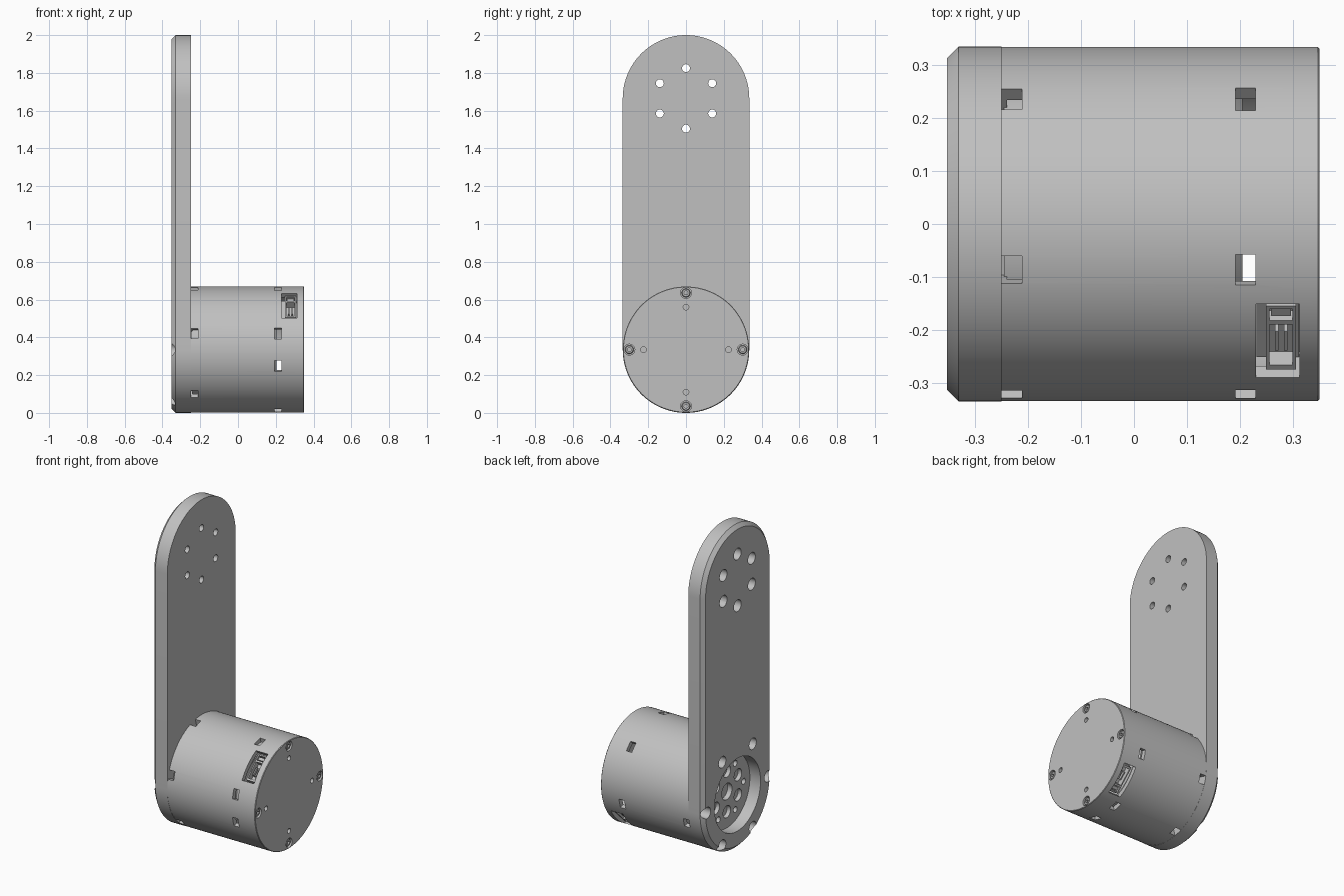
import bpy, bmesh
from math import cos, sin, pi, radians
from mathutils import Matrix, Vector

if "Cube" in bpy.data.objects:
    bpy.data.objects.remove(bpy.data.objects["Cube"])

R, AXIS, RISE = 0.335, 0.335, 1.33

grey = bpy.data.materials.new("machined grey")
grey.use_nodes = True
grey.diffuse_color = (0.53, 0.53, 0.53, 1)
grey.node_tree.nodes["Principled BSDF"].inputs["Base Color"].default_value = (0.53, 0.53, 0.53, 1)


def finish(name, bm):
    bmesh.ops.recalc_face_normals(bm, faces=bm.faces)
    mesh = bpy.data.meshes.new(name)
    bm.to_mesh(mesh)
    bm.free()
    mesh.materials.append(grey)
    obj = bpy.data.objects.new(name, mesh)
    bpy.context.collection.objects.link(obj)
    return obj


def add_loft(bm, profile, y=0, z=AXIS, rise=0, segs=32):
    """Solid along x from (x, radius) stations; rise stretches the circle into a slot shape."""
    rings = []
    for x, r in profile:
        ring = []
        for i in range(segs + 1):
            a = pi * i / segs
            ring.append(bm.verts.new((x, y + r * cos(a), z + rise + r * sin(a))))
        for i in range(0 if rise else 1, segs + 1 if rise else segs):
            a = pi + pi * i / segs
            ring.append(bm.verts.new((x, y + r * cos(a), z + r * sin(a))))
        rings.append(ring)
    n = len(rings[0])
    for a, b in zip(rings, rings[1:]):
        for i in range(n):
            bm.faces.new((a[i], a[(i + 1) % n], b[(i + 1) % n], b[i]))
    bm.faces.new(rings[0])
    bm.faces.new(rings[-1])


def loft(name, profile, **kw):
    bm = bmesh.new()
    add_loft(bm, profile, **kw)
    return finish(name, bm)


def ring_of(name, profile, radius, angles, z=AXIS, segs=12):
    """Round parts or holes repeated on a circle around an x axis."""
    bm = bmesh.new()
    for deg in angles:
        a = radians(deg)
        add_loft(bm, profile, y=radius * cos(a), z=z + radius * sin(a), segs=segs)
    return finish(name, bm)


def radial_boxes(name, x0, x1, r0, r1, width, angles, shift=0):
    """Boxes pointing outward from the drum axis at the given angles."""
    bm = bmesh.new()
    size = Matrix.Diagonal((x1 - x0, r1 - r0, width, 1))
    place = Matrix.Translation(((x0 + x1) / 2, (r0 + r1) / 2, shift))
    for deg in angles:
        turn = Matrix.Translation((0, 0, AXIS)) @ Matrix.Rotation(radians(deg), 4, 'X')
        bmesh.ops.create_cube(bm, size=1, matrix=turn @ place @ size)
    return finish(name, bm)


def cut(obj, *cutters):
    for c in cutters:
        mod = obj.modifiers.new("cut", 'BOOLEAN')
        mod.operation, mod.solver, mod.object = 'DIFFERENCE', 'EXACT', c
    dg = bpy.context.evaluated_depsgraph_get()
    mesh = bpy.data.meshes.new_from_object(obj.evaluated_get(dg))
    obj.modifiers.clear()
    obj.data = mesh
    for c in cutters:
        bpy.data.objects.remove(c)


SIXTY = range(0, 360, 60)
THIRTY = range(30, 390, 60)
QUARTER = range(0, 360, 90)

# Arm plate with chamfered outer face, bearing recess and bolt holes
arm = loft("arm_plate", [(-0.353, R - 0.022), (-0.331, R), (-0.25, R)], rise=RISE, segs=48)
cut(arm,
    loft("recess", [(-0.4, 0.225), (-0.28, 0.225)], segs=48),
    loft("centre_bore", [(-0.3, 0.05), (-0.2, 0.05)]),
    ring_of("hub_holes", [(-0.3, 0.037), (-0.255, 0.037)], 0.125, THIRTY),
    ring_of("hub_pin_holes", [(-0.3, 0.018), (-0.255, 0.018)], 0.165, SIXTY),
    ring_of("rim_bolt_holes", [(-0.4, 0.035), (-0.29, 0.035)], 0.298, SIXTY),
    ring_of("arm_bolt_holes", [(-0.4, 0.021), (-0.2, 0.021)], 0.16, THIRTY, z=AXIS + RISE),
    ring_of("arm_counterbores", [(-0.4, 0.036), (-0.30, 0.036)], 0.16, THIRTY, z=AXIS + RISE))

# Hollow motor drum with vent slots, connector pockets and end cap holes
PORTS = (133.5, 313.5)
drum = loft("motor_drum", [(-0.25, 0.334), (0.347, 0.334), (0.35, 0.331)], segs=64)
cut(drum,
    loft("cavity", [(-0.24, 0.305), (0.30, 0.305)], segs=64),
    radial_boxes("arm_side_slots", -0.26, -0.211, 0.27, 0.4, 0.054, range(45, 405, 60)),
    radial_boxes("cap_side_slots", 0.192, 0.229, 0.27, 0.4, 0.06,
                 (45, 105, 165, 195, 255, 285, 345)),
    radial_boxes("port_pockets", 0.23, 0.312, 0.25, 0.4, 0.19, PORTS),
    ring_of("cap_counterbores", [(0.325, 0.029), (0.4, 0.029)], 0.30, QUARTER),
    ring_of("cap_pin_holes", [(0.315, 0.015), (0.4, 0.015)], 0.225, QUARTER))

# Motor core inside the drum
loft("motor_core", [(-0.245, 0.285), (0.185, 0.285), (0.205, 0.265)], segs=48)

# Cap screws with sockets
screws = ring_of("cap_screws", [(0.32, 0.023), (0.342, 0.023), (0.346, 0.019)], 0.30, QUARTER)
cut(screws, ring_of("sockets", [(0.332, 0.011), (0.4, 0.011)], 0.30, QUARTER, segs=3))

# Cable connectors: pocket floor, housing, latch bar and contacts
radial_boxes("port_floor", 0.231, 0.311, 0.235, 0.265, 0.188, PORTS)
housing = radial_boxes("port_housing", 0.249, 0.306, 0.255, 0.312, 0.165, PORTS)
cut(housing,
    radial_boxes("socket_void", 0.256, 0.299, 0.275, 0.4, 0.105, PORTS, shift=0.018),
    radial_boxes("latch_void", 0.256, 0.299, 0.285, 0.4, 0.03, PORTS, shift=-0.06))
radial_boxes("latch_bar", 0.259, 0.296, 0.28, 0.305, 0.018, PORTS, shift=-0.06)
for x in (0.266, 0.283):
    radial_boxes("contact_pin", x, x + 0.007, 0.27, 0.302, 0.05, PORTS, shift=0.018)

# Smooth round walls, keep machined edges crisp
for o in bpy.context.view_layer.objects:
    o.select_set(o.type == 'MESH')
bpy.context.view_layer.objects.active = arm
bpy.ops.object.shade_smooth_by_angle(angle=radians(30))
